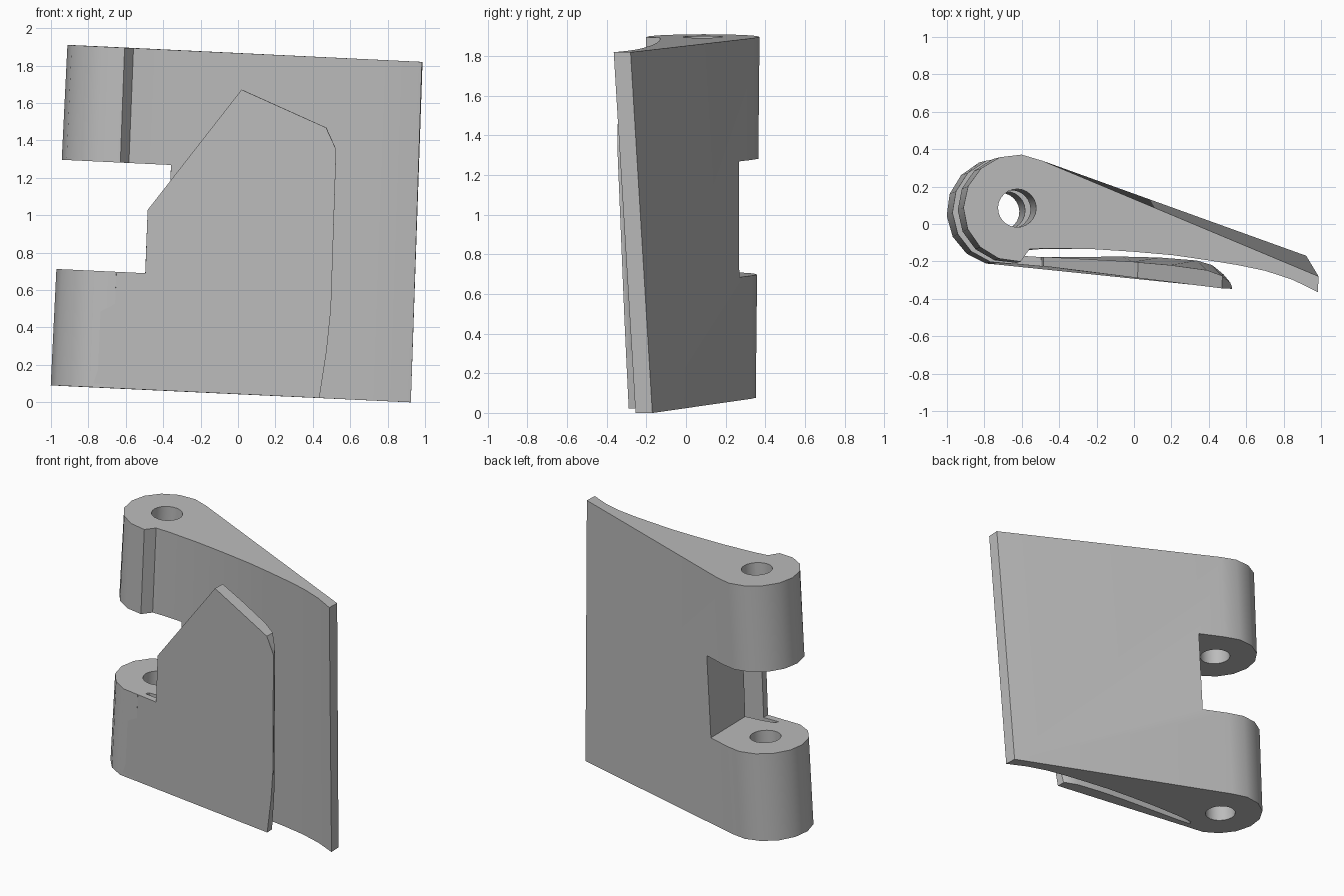
import bpy, bmesh, math
from mathutils import Vector, Matrix

cube = bpy.data.objects.get("Cube")
if cube:
    bpy.data.objects.remove(cube, do_unlink=True)

HEIGHT = 1.82
PIN = Vector((-0.67, 0.075))      # knuckle axis
RADIUS = 0.287
GAP = (0.622, 1.206)              # open height between the knuckles

metal = bpy.data.materials.new("light grey metal")
metal.use_nodes = True
grey = (0.5, 0.5, 0.5, 1)
metal.diffuse_color = grey
metal.node_tree.nodes["Principled BSDF"].inputs["Base Color"].default_value = grey


def prism(name, outline, low, high, along_y=False):
    """Extrude a 2D outline along z, or along y for a front outline."""
    bm = bmesh.new()
    place = (lambda p: (p[0], low, p[1])) if along_y else (lambda p: (p[0], p[1], low))
    face = bm.faces.new([bm.verts.new(place(p)) for p in outline])
    moved = bmesh.ops.extrude_face_region(bm, geom=[face])["geom"]
    shift = Vector((0, high - low, 0)) if along_y else Vector((0, 0, high - low))
    bmesh.ops.translate(bm, vec=shift, verts=[g for g in moved if isinstance(g, bmesh.types.BMVert)])
    bmesh.ops.recalc_face_normals(bm, faces=bm.faces)
    mesh = bpy.data.meshes.new(name)
    bm.to_mesh(mesh)
    bm.free()
    obj = bpy.data.objects.new(name, mesh)
    bpy.context.collection.objects.link(obj)
    return obj


def combine(obj, tool, operation):
    mod = obj.modifiers.new("cut", "BOOLEAN")
    mod.operation, mod.object, mod.solver = operation, tool, "EXACT"
    bpy.context.view_layer.update()
    result = bpy.data.meshes.new_from_object(
        obj.evaluated_get(bpy.context.evaluated_depsgraph_get()))
    obj.modifiers.clear()
    obj.data = result
    bpy.data.objects.remove(tool, do_unlink=True)


def lean_and_twist(obj):
    """Lean the part sideways and twist it slightly about the pin."""
    for v in obj.data.vertices:
        x, y, h = v.co
        t = h / HEIGHT - 0.5
        flat = Matrix.Rotation(-0.08 * t, 2) @ (Vector((x, y)) - PIN) + PIN
        v.co = (flat.x + 0.09 * t, flat.y + 0.02 * t, h + 0.045 - 0.0475 * x)


def finish(obj):
    lean_and_twist(obj)
    obj.data.materials.clear()
    obj.data.materials.append(metal)
    bpy.ops.object.select_all(action="DESELECT")
    obj.select_set(True)
    bpy.context.view_layer.objects.active = obj
    bpy.ops.object.shade_smooth_by_angle(angle=math.radians(30))


def arc(radius, start, end, steps):
    angles = [math.radians(start + (end - start) * i / steps) for i in range(steps + 1)]
    return [(PIN.x + radius * math.cos(a), PIN.y + radius * math.sin(a)) for a in angles]


# Leaf with knuckles: round barrel, hollow front, straight back
front_curve = [(-0.595, -0.142), (-0.495, -0.133), (-0.25, -0.128), (-0.045, -0.133),
               (0.17, -0.143), (0.355, -0.162), (0.52, -0.182), (0.67, -0.207),
               (0.82, -0.25), (0.955, -0.31)]
leaf = prism("hinge_leaf", arc(RADIUS, 64, 276, 9) + front_curve + [(0.955, -0.225)], 0, HEIGHT)

# Gap between the knuckles, and the pin hole
combine(leaf, prism("gap_cutter", [(-1.2, -1), (-0.37, -1), (-0.37, 1), (-1.2, 1)], *GAP), "DIFFERENCE")
combine(leaf, prism("hole_cutter", arc(0.102, 0, 345, 23), -0.1, HEIGHT + 0.1), "DIFFERENCE")
finish(leaf)

# Front flap: thin curved section trimmed to its front outline
section = [(-0.76, -0.197), (0.515, -0.33), (0.5, -0.295), (0.45, -0.255), (0.37, -0.227),
           (0.17, -0.203), (-0.03, -0.19), (-0.5, -0.175), (-0.63, -0.165)]
outline = [(-0.9, 0), (0.465, 0), (0.495, 0.25), (0.511, 0.478), (0.512, 1.33),
           (0.454, 1.445), (-0.005, 1.626), (-0.485, 0.96), (-0.485, GAP[0]), (-0.9, GAP[0])]
flap = prism("front_flap", section, -0.1, HEIGHT + 0.1)
combine(flap, prism("flap_trimmer", outline, -1, 1, along_y=True), "INTERSECT")
finish(flap)
